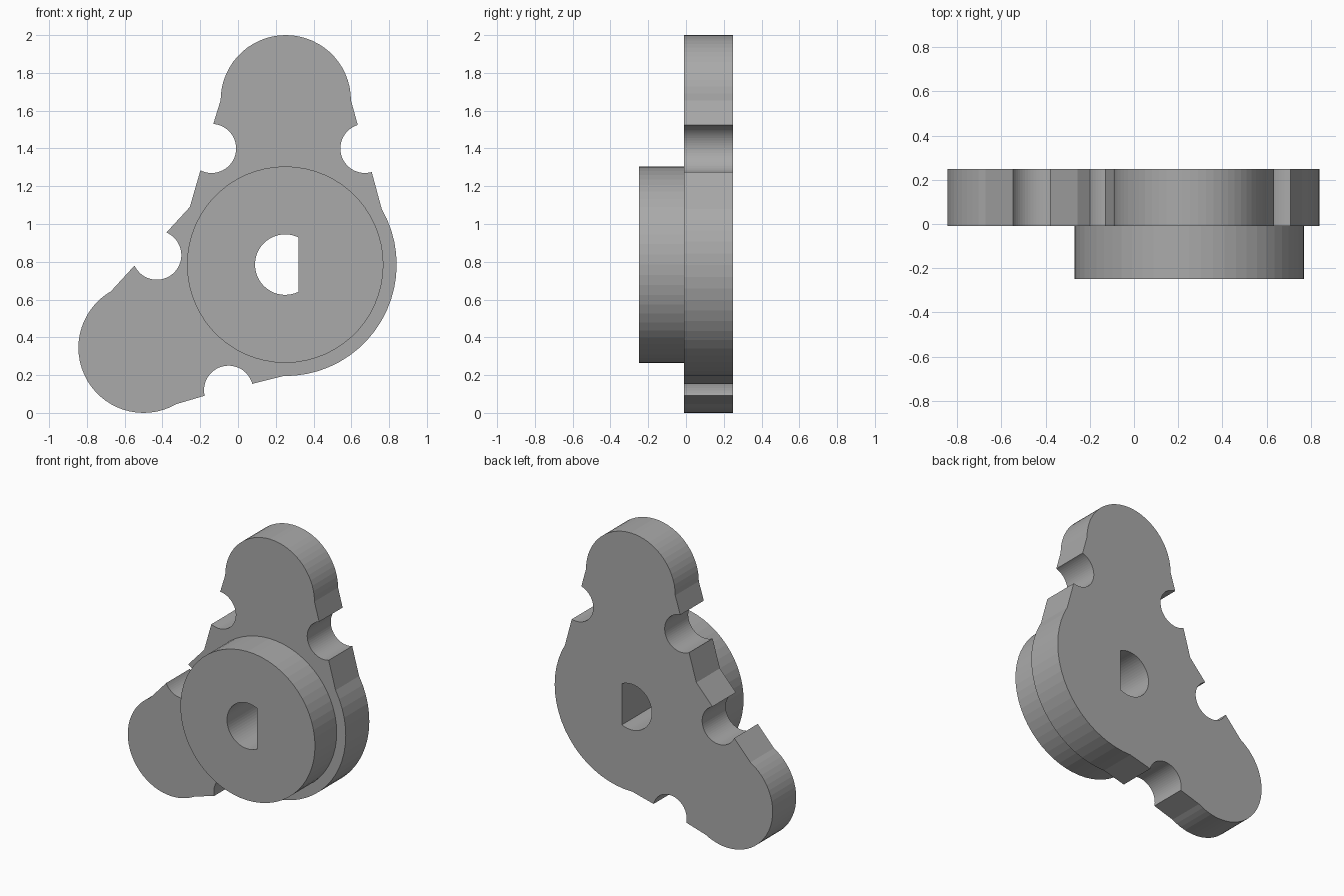
import bpy
import bmesh
from math import sin, cos, radians, acos, degrees

cube = bpy.data.objects.get("Cube")
if cube:
    bpy.data.objects.remove(cube, do_unlink=True)

grey = bpy.data.materials.new("mid grey")
grey.use_nodes = True
COLOUR = (0.4, 0.4, 0.4, 1)
grey.diffuse_color = COLOUR
grey.node_tree.nodes["Principled BSDF"].inputs["Base Color"].default_value = COLOUR

HUB = (0.25, 0.785)
LOBE_R, NOTCH_R = 0.345, 0.13


def arc(centre, r, start, end, step=6):
    """Points along an arc; angles in degrees, end below start runs clockwise."""
    n = max(2, round(abs(end - start) / step))
    angles = [radians(start + (end - start) * i / n) for i in range(n + 1)]
    return [(centre[0] + r * cos(a), centre[1] + r * sin(a)) for a in angles]


def plate(name, loops, y_front, y_back):
    """Solid plate in the xz plane from closed outlines; inner outlines are holes."""
    curve = bpy.data.curves.new(name, "CURVE")
    curve.dimensions = "2D"
    curve.fill_mode = "BOTH"
    curve.extrude = (y_back - y_front) / 2
    for loop in loops:
        spline = curve.splines.new("POLY")
        spline.points.add(len(loop) - 1)
        for point, (x, z) in zip(spline.points, loop):
            point.co = (x, z, 0, 1)
        spline.use_cyclic_u = True
    helper = bpy.data.objects.new(name + "_outline", curve)
    bpy.context.collection.objects.link(helper)
    bpy.context.view_layer.update()
    evaluated = helper.evaluated_get(bpy.context.evaluated_depsgraph_get())
    mesh = bpy.data.meshes.new_from_object(evaluated)
    bpy.data.objects.remove(helper, do_unlink=True)

    bm = bmesh.new()
    bm.from_mesh(mesh)
    bmesh.ops.remove_doubles(bm, verts=bm.verts, dist=0.0005)
    bmesh.ops.recalc_face_normals(bm, faces=bm.faces)
    for face in bm.faces:
        face.smooth = False
    bm.to_mesh(mesh)
    bm.free()
    mesh.materials.clear()
    mesh.materials.append(grey)
    obj = bpy.data.objects.new(name, mesh)
    obj.rotation_euler.x = radians(90)
    obj.location.y = (y_front + y_back) / 2
    bpy.context.collection.objects.link(obj)
    return obj


# D-shaped shaft hole, flat on the +x side
flat = degrees(acos(0.07 / 0.16))
bore = arc(HUB, 0.16, flat, 360 - flat)

# Two-armed cam outline, counterclockwise from the right root of the upper arm
outline = (
    arc((0.672, 1.40), NOTCH_R, -74, -253)
    + arc((0.253, 1.655), LOBE_R, 0, 180)
    + arc((-0.14, 1.40), NOTCH_R, 86, -117)
    + [(-0.255, 1.09)]
    + arc((-0.43, 0.835), NOTCH_R, 67, -155)
    + arc((-0.5, 0.345), LOBE_R, 120, 300)
    + arc((-0.05, 0.12), NOTCH_R, 193, 15)
    + arc(HUB, 0.59, 269, 390)
)
plate("cam_plate", [outline, bore], -0.01, 0.25)

# Round boss on the front
plate("hub_boss", [arc(HUB, 0.52, 0, 354), bore], -0.25, -0.01)
